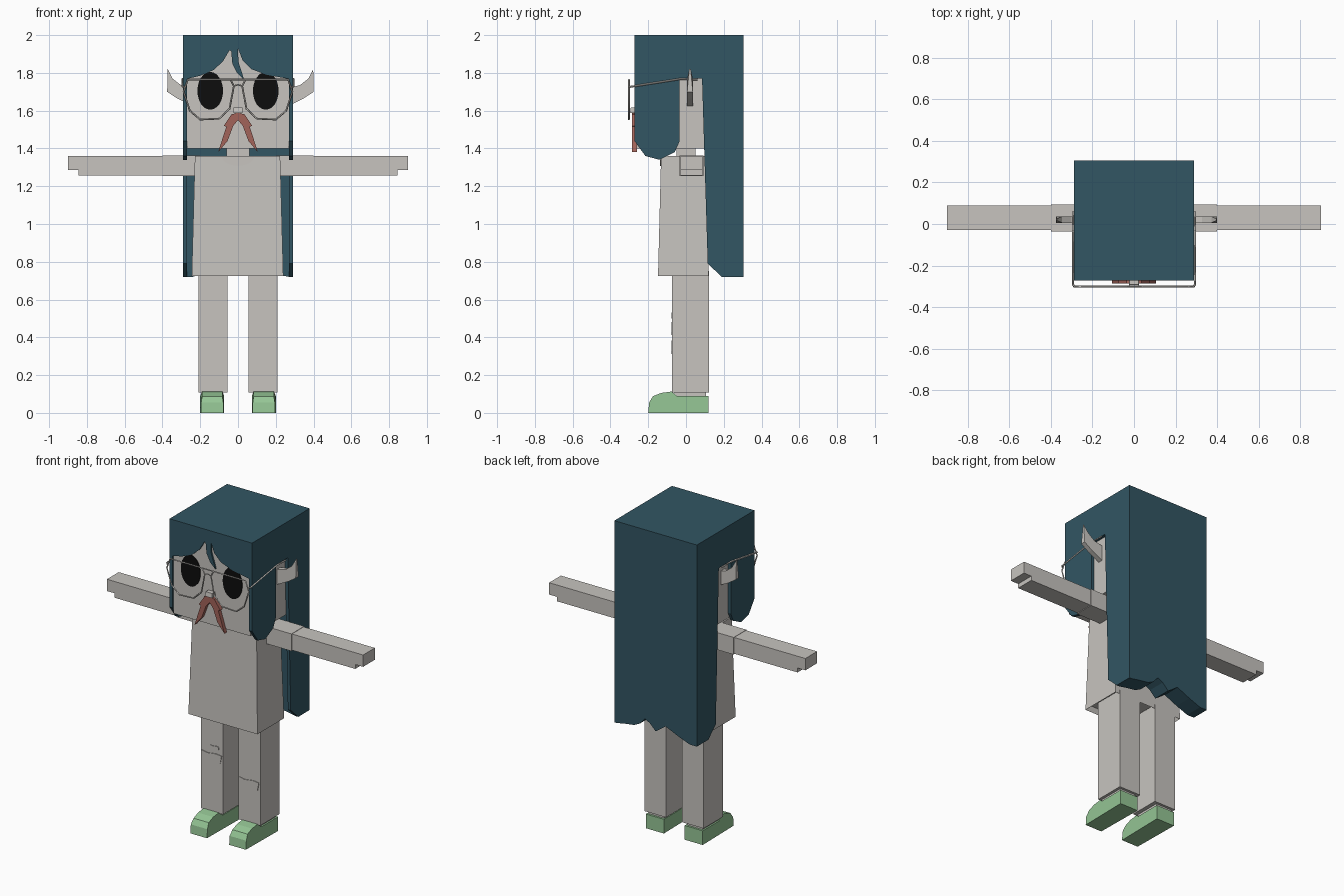
import bpy, bmesh, math
from mathutils import Vector

cube = bpy.data.objects.get("Cube")
if cube:
    bpy.data.objects.remove(cube)


def material(name, r, g, b):
    m = bpy.data.materials.new(name)
    m.use_nodes = True
    m.diffuse_color = (r, g, b, 1)
    m.node_tree.nodes["Principled BSDF"].inputs["Base Color"].default_value = (r, g, b, 1)
    return m


TEAL = material("teal_hair", 0.032, 0.092, 0.125)
GREY = material("warm_grey", 0.57, 0.55, 0.52)
GREEN = material("shoe_green", 0.30, 0.56, 0.30)
RED = material("moustache_red", 0.36, 0.125, 0.10)
BLACK = material("eye_black", 0.004, 0.004, 0.004)


def finish(name, bm, mat):
    bmesh.ops.recalc_face_normals(bm, faces=bm.faces)
    me = bpy.data.meshes.new(name)
    bm.to_mesh(me)
    bm.free()
    me.materials.append(mat)
    ob = bpy.data.objects.new(name, me)
    bpy.context.collection.objects.link(ob)
    return ob


def prism(name, outline, axis, lo, hi, mat):
    """Extrude an outline (y,z for axis x; x,z for axis y) between lo and hi."""
    bm = bmesh.new()
    place = (lambda u, v, t: (t, u, v)) if axis == "x" else (lambda u, v, t: (u, t, v))
    face = bm.faces.new([bm.verts.new(place(u, v, lo)) for u, v in outline])
    out = bmesh.ops.extrude_face_region(bm, geom=[face])
    shift = Vector(place(0, 0, hi - lo))
    for v in out["geom"]:
        if isinstance(v, bmesh.types.BMVert):
            v.co += shift
    return finish(name, bm, mat)


def box(name, x, y, z, mat, taper=(1, 1), hollow=0):
    """Box from ranges, with a scaled top and an optional recess in the bottom."""
    bm = bmesh.new()
    bmesh.ops.create_cube(bm, size=1)
    cx, cy, cz = (sum(r) / 2 for r in (x, y, z))
    for v in bm.verts:
        k = taper if v.co.z > 0 else (1, 1)
        v.co = (cx + v.co.x * (x[1] - x[0]) * k[0],
                cy + v.co.y * (y[1] - y[0]) * k[1],
                cz + v.co.z * (z[1] - z[0]))
    if hollow:
        bm.normal_update()
        base = min(bm.faces, key=lambda f: f.calc_center_median().z)
        bmesh.ops.inset_region(bm, faces=[base], thickness=hollow)
        for v in base.verts:
            v.co.z += 0.03
    return finish(name, bm, mat)


def wire(name, points, radius, mat, closed=False):
    cu = bpy.data.curves.new(name, "CURVE")
    cu.dimensions = "3D"
    cu.bevel_depth = radius
    cu.bevel_resolution = 0
    cu.use_fill_caps = True
    sp = cu.splines.new("POLY")
    sp.points.add(len(points) - 1)
    for p, co in zip(sp.points, points):
        p.co = (*co, 1)
    sp.use_cyclic_u = closed
    cu.materials.append(mat)
    ob = bpy.data.objects.new(name, cu)
    bpy.context.collection.objects.link(ob)


def pair(outline, s):
    return [(s * u, v) for u, v in outline]


# Head, neck and body
box("head", (-.27, .27), (-.262, .2), (1.4, 1.965), GREY)
box("neck", (-.06, .06), (-.05, .05), (1.34, 1.42), GREY)
box("body", (-.245, .24), (-.148, .12), (.725, 1.36), GREY, (.93, .88), .02)
collar = [(.085 * math.cos(a), 1.358 - .05 * math.sin(a))
          for a in (math.pi * i / 8 for i in range(9))]
prism("collar", collar, "y", -.137, -.129, GREY)

# Hair: side panels with a window for the ear, long back, top and fringe
side = [(-.273, 2), (-.273, 1.44), (-.215, 1.36), (-.14, 1.34), (-.06, 1.38), (-.035, 1.435),
        (-.035, 1.77), (.085, 1.77), (.115, .79), (.19, .72), (.305, .72), (.305, 2)]
for s, label in ((1, "left"), (-1, "right")):
    prism("hair_side_" + label, side, "x", s * .27, s * .29, TEAL)
back = [(-.272, 2), (-.272, .72), (-.24, .72), (-.16, .75), (-.07, .79), (-.03, .76), (0, .74),
        (.04, .78), (.075, .8), (.11, .76), (.15, .74), (.22, .73), (.272, .72), (.272, 2)]
prism("hair_back", back, "y", .19, .305, TEAL)
box("hair_top", (-.272, .272), (-.273, .2), (1.96, 2), TEAL)
fringe = [(-.272, 2), (-.272, 1.768), (-.2, 1.785), (-.13, 1.815), (-.08, 1.86), (-.045, 1.92),
          (-.036, 1.915), (-.03, 1.85), (-.005, 1.8), (.032, 1.765), (.018, 1.81), (.002, 1.86),
          (.0, 1.93), (.025, 1.865), (.07, 1.82), (.15, 1.79), (.272, 1.768), (.272, 2)]
prism("hair_fringe", fringe, "y", -.273, -.26, TEAL)

# Face
for s, label in ((1, "left"), (-1, "right")):
    eye = [(s * .147 + .068 * math.cos(a), 1.705 + .1 * math.sin(a))
           for a in (math.tau * i / 24 for i in range(24))]
    prism("eye_" + label, eye, "y", -.267, -.26, BLACK)
    whisker = [(0, 1.59), (.035, 1.58), (.075, 1.52), (.062, 1.515), (.08, 1.46), (.105, 1.38),
               (.055, 1.44), (.025, 1.52), (0, 1.55)]
    prism("moustache_" + label, pair(whisker, s), "y", -.286, -.26, RED)
box("nose", (-.025, .025), (-.296, -.26), (1.588, 1.616), GREY, (.9, .8))

# Glasses
Y = -.302
lens = [(.04, 1.765), (.022, 1.73), (.045, 1.61), (.1, 1.558), (.2, 1.553), (.255, 1.6),
        (.288, 1.7), (.265, 1.765)]
for s, label in ((1, "left"), (-1, "right")):
    wire("lens_rim_" + label, [(s * u, Y, v) for u, v in lens], .005, GREY, True)
    wire("temple_" + label, [(s * .285, Y, 1.725), (s * .294, Y + .01, 1.727),
                             (s * .294, -.03, 1.768), (s * .294, .06, 1.765)], .005, GREY)
wire("brow_bar", [(-.265, Y, 1.765), (.265, Y, 1.765)], .004, GREY)
wire("bridge", [(-.024, Y, 1.73), (0, Y, 1.738), (.024, Y, 1.73)], .004, GREY)

# Pointed ears
ear = [(.25, 1.72), (.315, 1.735), (.36, 1.77), (.385, 1.82), (.388, 1.7), (.335, 1.665),
       (.25, 1.622)]
for s, label in ((1, "left"), (-1, "right")):
    ob = prism("ear_" + label, [(u + .013, v) for u, v in pair(ear, s)], "y", .006, .036, GREY)
    for v in ob.data.vertices:
        if v.co.z > 1.8:
            v.co.y = .021 + (v.co.y - .021) * .25

# Arms, sleeves and stepped hands
for s, label in ((1, "left"), (-1, "right")):
    arm = [(.2, 1.36), (.9, 1.36), (.9, 1.285), (.845, 1.285), (.845, 1.257), (.2, 1.257)]
    prism("arm_" + label, pair(arm, s), "y", -.03, .088, GREY)
    sleeve = [(.2, 1.362), (.4, 1.362), (.4, 1.253), (.2, 1.253)]
    prism("sleeve_" + label, pair(sleeve, s), "y", -.035, .093, GREY)

# Legs, ankles and shoes
shoe = [(-.2, 0), (.118, 0), (.118, .09), (-.05, .09), (-.075, .113), (-.13, .106),
        (-.175, .088), (-.195, .055)]
for s, label in ((1, "left"), (-1, "right")):
    xs = sorted((s * .055, s * .208))
    box("leg_" + label, xs, (-.073, .121), (.108, .75), GREY)
    box("ankle_" + label, sorted((s * .08, s * .19)), (-.06, .105), (.07, .12), GREY)
    ob = prism("shoe_" + label, shoe, "x", s * .073, s * .2, GREEN)
    for v in ob.data.vertices:
        mid = s * .1365
        if v.co.y < -.06 and v.co.z > .08:
            v.co.x = mid + (v.co.x - mid) * .84
        elif v.co.y < -.19:
            v.co.x = mid + (v.co.x - mid) * .92

# Knee patches
patch = [(-.07, .03), (-.03, .022), (.03, .03), (.07, .025), (.06, -.025), (0, -.04), (-.05, -.03)]
for label, cx, cz, k in (("right", -.132, .452, 1), ("left", .13, .352, 1),
                         ("small", -.112, .517, .45)):
    prism("knee_patch_" + label, [(cx + k * u, cz + k * v) for u, v in patch],
          "y", -.077, -.07, GREY)
